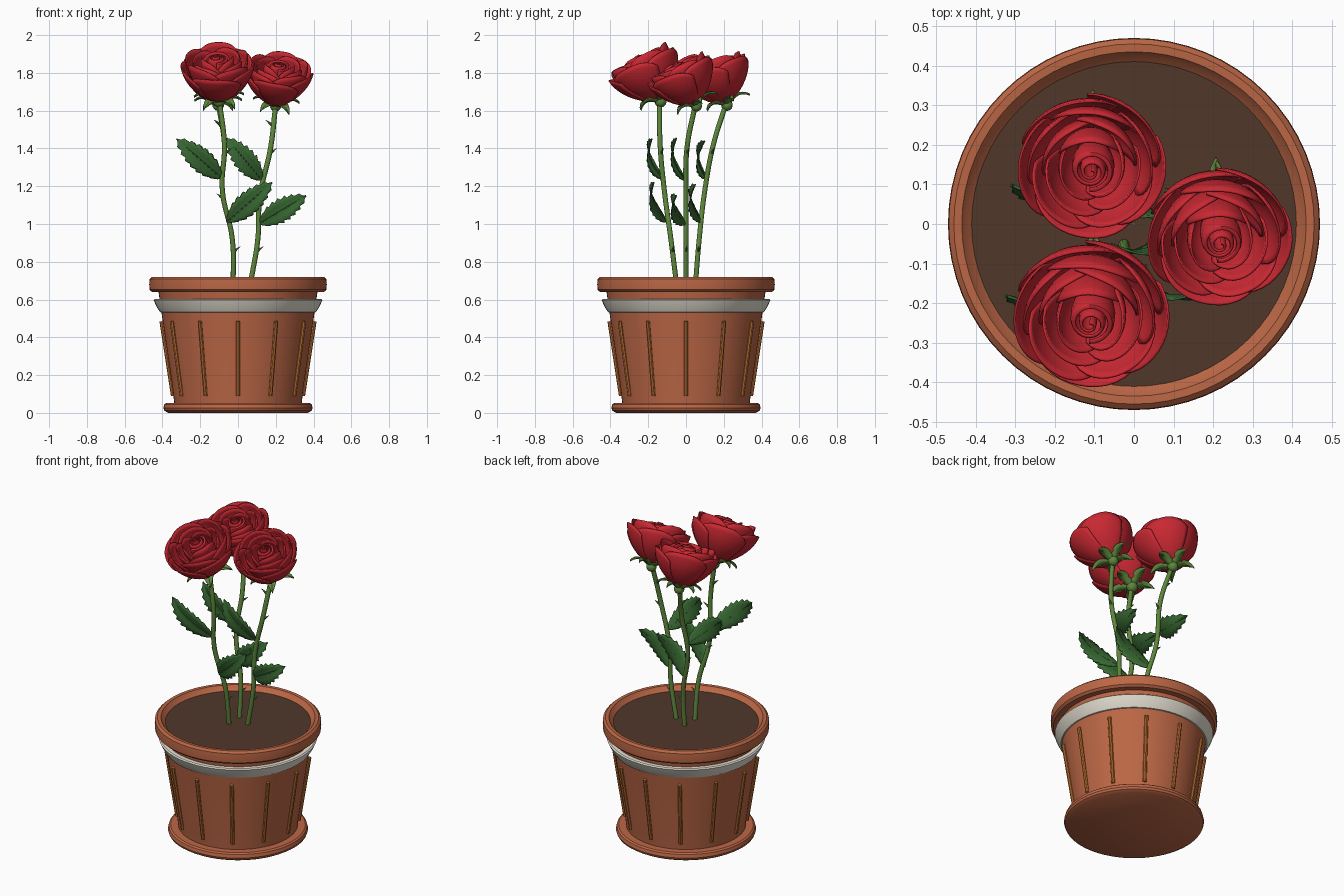
import bpy, bmesh, math, random
from mathutils import Vector, Matrix

if "Cube" in bpy.data.objects:
    bpy.data.objects.remove(bpy.data.objects["Cube"])
random.seed(4)


def material(name, rgb):
    m = bpy.data.materials.new(name)
    m.diffuse_color = (*rgb, 1)
    m.use_nodes = True
    m.node_tree.nodes["Principled BSDF"].inputs["Base Color"].default_value = m.diffuse_color
    return m


CLAY = material("terracotta", (0.50, 0.135, 0.06))
ORANGE = material("orange_glaze", (0.50, 0.16, 0.03))
CREAM = material("cream_glaze", (0.79, 0.75, 0.65))
SOIL = material("soil", (0.08, 0.038, 0.023))
RED = material("petal_red", (0.58, 0.021, 0.032))
STEM = material("stem_green", (0.11, 0.24, 0.045))
LEAF = material("leaf_green", (0.04, 0.14, 0.032))


def finish(ob, mat, angle=40):
    ob.data.materials.append(mat)
    bpy.ops.object.select_all(action='DESELECT')
    ob.select_set(True)
    bpy.context.view_layer.objects.active = ob
    if ob.type == 'CURVE':
        bpy.ops.object.convert(target='MESH')
        ob = bpy.context.view_layer.objects.active
    bpy.ops.object.shade_smooth_by_angle(angle=math.radians(angle))
    return ob


def mesh_object(name, verts, faces, mat, thick=0, angle=40):
    me = bpy.data.meshes.new(name)
    me.from_pydata([tuple(v) for v in verts], [], faces)
    bm = bmesh.new()
    bm.from_mesh(me)
    bmesh.ops.remove_doubles(bm, verts=bm.verts, dist=1e-5)
    bmesh.ops.recalc_face_normals(bm, faces=bm.faces)
    bm.to_mesh(me)
    bm.free()
    ob = bpy.data.objects.new(name, me)
    bpy.context.collection.objects.link(ob)
    if thick:
        s = ob.modifiers.new("thickness", 'SOLIDIFY')
        s.thickness, s.offset = thick, 0
    return finish(ob, mat, angle)


def add_grid(verts, faces, rows):
    """Append a grid of points, given as rows, to a mesh."""
    k, n = len(verts), len(rows[0])
    for row in rows:
        verts.extend(row)
    for i in range(len(rows) - 1):
        for j in range(n - 1):
            a = k + i * n + j
            faces.append((a, a + 1, a + n + 1, a + n))


def lathe(name, profile, mat, seg=64):
    rows = [[Vector((r * math.cos(2 * math.pi * i / seg), r * math.sin(2 * math.pi * i / seg), z))
             for r, z in profile] for i in range(seg + 1)]
    v, f = [], []
    add_grid(v, f, rows)
    return mesh_object(name, v, f, mat, angle=35)


def tube(name, pts, radius, mat, res=4):
    cu = bpy.data.curves.new(name, 'CURVE')
    cu.dimensions, cu.bevel_depth, cu.bevel_resolution = '3D', radius, res
    cu.use_fill_caps, cu.resolution_u = True, 8
    sp = cu.splines.new('BEZIER')
    sp.bezier_points.add(len(pts) - 1)
    for p, co in zip(sp.bezier_points, pts):
        p.co = co
        p.handle_left_type = p.handle_right_type = 'AUTO'
    ob = bpy.data.objects.new(name, cu)
    bpy.context.collection.objects.link(ob)
    return finish(ob, mat)


# Pot: saucer foot, tapered body, cream band, rolled rim, soil
lathe("pot_foot", [(0.001, 0), (0.37, 0), (0.39, 0.012), (0.395, 0.025), (0.39, 0.045),
                   (0.38, 0.052), (0.30, 0.052)], CLAY)
lathe("pot_body", [(0.335, 0.03), (0.345, 0.12), (0.405, 0.53), (0.422, 0.65)], CLAY)
lathe("cream_band", [(0.40, 0.53), (0.412, 0.533), (0.43, 0.56), (0.447, 0.597), (0.44, 0.603), (0.41, 0.603)], CREAM)
lathe("pot_rim", [(0.41, 0.64), (0.455, 0.64), (0.468, 0.652), (0.47, 0.68), (0.468, 0.708), (0.455, 0.72),
                  (0.435, 0.719), (0.425, 0.705), (0.408, 0.69), (0.405, 0.66)], CLAY)
lathe("soil", [(0.001, 0.695), (0.412, 0.692)], SOIL)
for i in range(12):
    a = math.radians(30 * i)
    c, s = math.cos(a), math.sin(a)
    tube(f"pot_rib_{i + 1}", [(0.344 * c, 0.344 * s, 0.09), (0.405 * c, 0.405 * s, 0.485)], 0.011, ORANGE, 2)


def bloom(name, frame):
    """Rose head, opening along local z: cupped petal layers round a rolled core."""
    v, f = [], []
    layers = [(5, 0.188, 0.222, 50, 0.03), (5, 0.166, 0.25, 48, -0.02), (4, 0.13, 0.25, 56, -0.06),
              (3, 0.092, 0.25, 72, -0.14)]
    for k, (n, R, H, half, curl) in enumerate(layers):
        for p in range(n):
            a0 = 2 * math.pi * p / n + k * 0.7 - 0.5
            h = H * random.uniform(0.95, 1.03)
            rows = []
            for i in range(10):
                row = []
                for j in range(15):
                    u = j / 7 - 1
                    t = i / 9 * (1 - 0.24 * abs(u) ** 3)
                    r = 0.015 + (R - 0.015) * math.sin(math.pi / 2 * t) ** 0.8 * (1 + curl * t ** 5 + 0.05 * u)
                    a = a0 + u * math.radians(half)
                    row.append(frame @ Vector((r * math.cos(a), r * math.sin(a), h * t ** 1.1)))
                rows.append(row)
            add_grid(v, f, rows)
    rows = []
    for i in range(61):
        q = i / 60
        r, a = 0.008 + 0.056 * q, -2 * math.pi * 2.5 * q + 1.5
        top = 0.262 - 0.022 * q
        rows.append([frame @ Vector((r * m * math.cos(a), r * m * math.sin(a), z))
                     for m, z in ((0.8, 0.10), (1, 0.18), (1, top - 0.02), (0.93, top - 0.004), (0.78, top))])
    add_grid(v, f, rows)
    mesh_object(name, v, f, RED, 0.006, 50)


def calyx(name, frame):
    """Five pointed sepals and a round hip below the petals."""
    v, f = [], []
    for p in range(5):
        rot = Matrix.Rotation(2 * math.pi * p / 5 + 0.3, 4, 'Z')
        rows = []
        for i in range(9):
            s = i / 8
            w = 0.028 * math.sin(math.pi * (0.15 + 0.85 * s)) ** 0.8 if i < 8 else 0.0005
            x, z = 0.01 + 0.13 * s, -0.012 + 0.05 * math.sin(s * 2.4) - 0.02 * s
            rows.append([frame @ rot @ Vector((x, y, z + dz)) for y, dz in ((-w, 0.004), (0, -0.006), (w, 0.004))])
        add_grid(v, f, rows)
    mesh_object(name + "_sepals", v, f, STEM, 0.005)
    bm = bmesh.new()
    bmesh.ops.create_uvsphere(bm, u_segments=16, v_segments=10, radius=0.032,
                              matrix=frame @ Matrix.Translation((0, 0, -0.012)))
    me = bpy.data.meshes.new(name + "_hip")
    bm.to_mesh(me)
    bm.free()
    ob = bpy.data.objects.new(name + "_hip", me)
    bpy.context.collection.objects.link(ob)
    finish(ob, STEM)


def leaf(name, base, tip, width=0.062, teeth=8):
    """Saw-edged leaf, folded along its midrib and bowed to the front."""
    base, d = Vector(base), Vector(tip) - Vector(base)
    side = Vector((-d.z, 0, d.x)).normalized()
    rows, spine = [], []
    for i in range(2 * teeth + 1):
        s = i / (2 * teeth)
        w = width * math.sin(math.pi * s ** 0.85) ** 0.75 if 0 < s < 1 else 0.0008
        w *= 0.84 if i % 2 else 1.06
        sw = s + (0.035 if i % 2 == 0 and 0 < s < 1 else 0)
        bow = lambda q: Vector((0, -0.075 * math.sin(q * 2.2), 0))
        mid, edge = base + d * s + bow(s), base + d * sw + bow(sw)
        fold = Vector((0, -0.012 * w / width, 0))
        spine.append(mid + Vector((0, -0.001, 0)))
        rows.append([edge + side * w + fold, (mid + edge) / 2 + side * w / 2 + fold * 0.6, mid,
                     (mid + edge) / 2 - side * w / 2 + fold * 0.6, edge - side * w + fold])
    v, f = [], []
    add_grid(v, f, rows)
    mesh_object(name, v, f, LEAF, 0.006)
    tube(name + "_midrib", [spine[0], *spine[3:-2:4], spine[-1]], 0.0045, LEAF, 1)


def thorn(name, pts, z, angle):
    """Small upswept cone on the stem at height z."""
    for a, b in zip(pts, pts[1:]):
        if a[2] <= z <= b[2]:
            p = Vector(a).lerp(Vector(b), (z - a[2]) / (b[2] - a[2]))
    d = Vector((math.cos(angle), math.sin(angle), 0.75)).normalized()
    bm = bmesh.new()
    bmesh.ops.create_cone(bm, cap_ends=True, segments=8, radius1=0.011, radius2=0.0005, depth=0.05,
                          matrix=Matrix.Translation(p + d * 0.027) @ d.to_track_quat('Z', 'Y').to_matrix().to_4x4())
    me = bpy.data.meshes.new(name)
    bm.to_mesh(me)
    bm.free()
    ob = bpy.data.objects.new(name, me)
    bpy.context.collection.objects.link(ob)
    finish(ob, STEM)


# Three roses: stem path, head tilt, side lean, head scale, leaf (base, tip) pairs
roses = {
    "front_rose": ([(-0.025, -0.05, 0.68), (-0.03, -0.08, 0.92), (-0.083, -0.115, 1.18), (-0.072, -0.137, 1.42),
                    (-0.10, -0.14, 1.66)], 27, -3, 1.0,
                   [((-0.083, -0.12, 1.24), (-0.325, -0.12, 1.45)), ((-0.06, -0.10, 1.01), (0.18, -0.11, 1.22))]),
    "right_rose": ([(0.065, 0, 0.68), (0.105, 0, 0.92), (0.115, 0, 1.14), (0.172, 0.005, 1.40),
                    (0.20, 0.05, 1.635)], 26, 5, 0.93,
                   [((0.128, 0, 1.23), (-0.06, 0.01, 1.455)), ((0.11, 0, 1.0), (0.36, 0.01, 1.15))]),
    "back_rose": ([(-0.025, 0.05, 0.68), (-0.03, 0.07, 0.92), (-0.083, 0.10, 1.18), (-0.072, 0.145, 1.42),
                   (-0.105, 0.213, 1.64)], 20, -1, 0.95,
                  [((-0.083, 0.11, 1.24), (-0.31, 0.16, 1.44)), ((-0.06, 0.085, 1.01), (0.17, 0.11, 1.21))]),
}
for name, (path, tilt, lean, scale, leaves) in roses.items():
    tube(name + "_stem", path, 0.0135, STEM)
    frame = (Matrix.Translation(path[-1]) @ Matrix.Rotation(math.radians(lean), 4, 'Y')
             @ Matrix.Rotation(math.radians(tilt), 4, 'X') @ Matrix.Scale(scale, 4))
    bloom(name + "_bloom", frame)
    calyx(name, frame)
    for i, (base, tip) in enumerate(leaves):
        leaf(f"{name}_leaf_{i + 1}", base, tip)
    for i, (z, a) in enumerate([(0.85, 0.1), (1.13, 2.9), (1.37, 0.3), (1.52, 3.3)]):
        thorn(f"{name}_thorn_{i + 1}", path, z, a)
